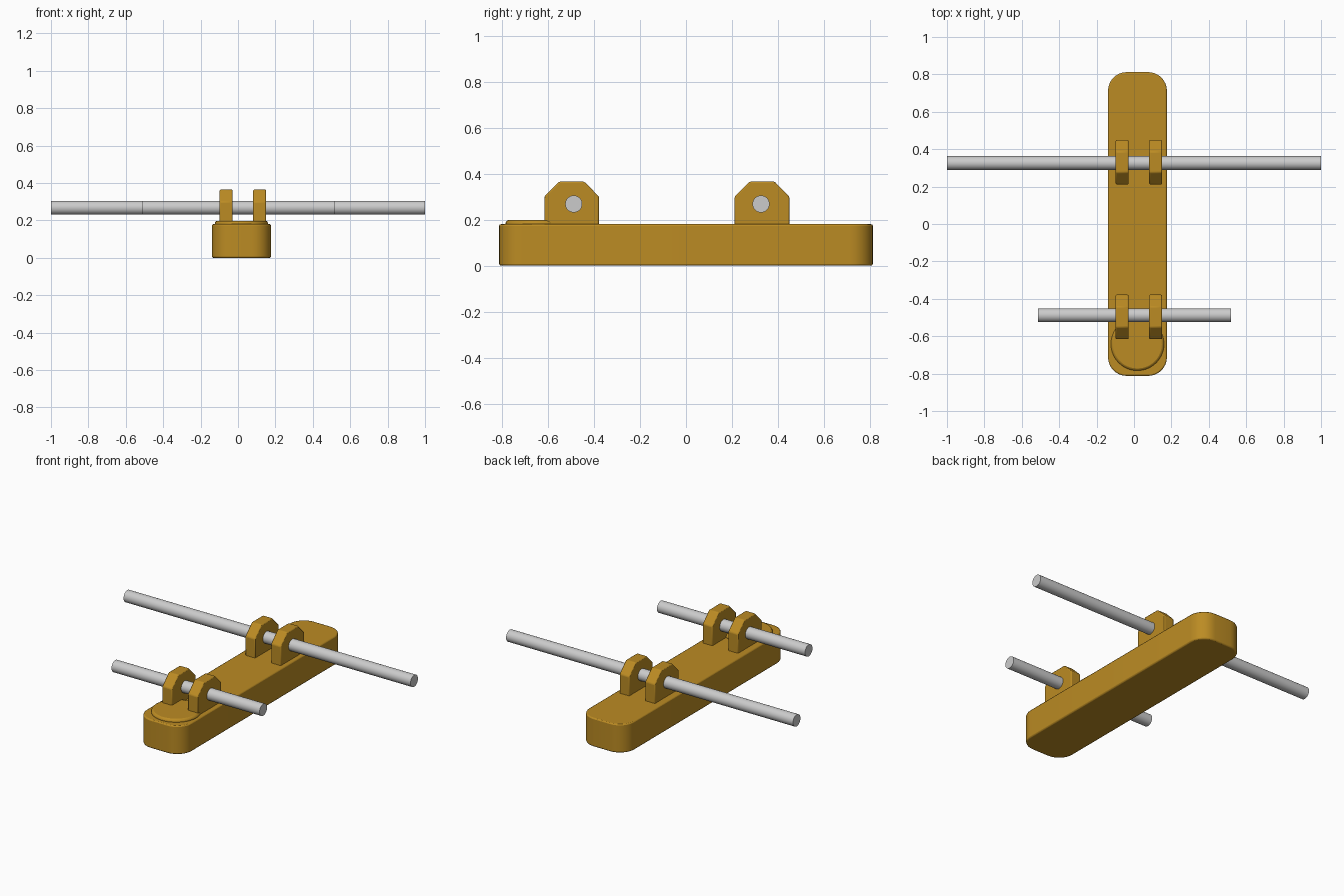
import bpy, bmesh, math
from mathutils import Matrix

if "Cube" in bpy.data.objects:
    bpy.data.objects.remove(bpy.data.objects["Cube"])

gold = bpy.data.materials.new("gold_brown")
gold.diffuse_color = (0.5, 0.26, 0.017, 1)
gold.use_nodes = True
gold.node_tree.nodes["Principled BSDF"].inputs["Base Color"].default_value = gold.diffuse_color
CX = 0.0185  # centre line of the body


def finish(bm, name, mat=None, bevel=0, segments=2):
    bmesh.ops.recalc_face_normals(bm, faces=bm.faces)
    me = bpy.data.meshes.new(name)
    bm.to_mesh(me)
    bm.free()
    ob = bpy.data.objects.new(name, me)
    bpy.context.collection.objects.link(ob)
    if mat:
        me.materials.append(mat)
    if bevel:
        m = ob.modifiers.new("edge_bevel", 'BEVEL')
        m.width, m.segments = bevel, segments
        m.limit_method, m.angle_limit = 'ANGLE', math.radians(30)
    bpy.ops.object.select_all(action='DESELECT')
    bpy.context.view_layer.objects.active = ob
    ob.select_set(True)
    bpy.ops.object.shade_smooth_by_angle(angle=math.radians(35))
    return ob


def prism(name, points, offset, mat, bevel):
    """Extrude a closed 3D outline along an offset."""
    bm = bmesh.new()
    face = bm.faces.new([bm.verts.new(p) for p in points])
    new = bmesh.ops.extrude_face_region(bm, geom=[face])["geom"]
    bmesh.ops.translate(bm, vec=offset, verts=[v for v in new if isinstance(v, bmesh.types.BMVert)])
    return finish(bm, name, mat, bevel)


def cylinder(name, radius, depth, matrix, mat=None, bevel=0, sides=32):
    bm = bmesh.new()
    bmesh.ops.create_cone(bm, cap_ends=True, segments=sides, radius1=radius,
                          radius2=radius, depth=depth, matrix=matrix)
    return finish(bm, name, mat, bevel)


# Long body with rounded corners
HW, HL, R, N = 0.1575, 0.812, 0.1, 8
outline = []
for i, (sx, sy) in enumerate([(1, 1), (-1, 1), (-1, -1), (1, -1)]):
    for k in range(N + 1):
        a = math.pi / 2 * (i + k / N)
        outline.append((CX + sx * (HW - R) + R * math.cos(a),
                        sy * (HL - R) + R * math.sin(a), 0))
prism("body", outline, (0, 0, 0.18), gold, 0.007)

# Low round pad at the front end
cylinder("front_pad", 0.142, 0.05, Matrix.Translation((CX, -0.642, 0.173)), gold, 0.012, 48)

# Paired brackets with chamfered tops, and the rods they carry
for label, yc, rod_y, x0, x1 in [("front", -0.497, -0.488, -0.514, 0.518),
                                 ("rear", 0.3305, 0.326, -1.0, 1.0)]:
    for side, bx in [("left", -0.098), ("right", 0.081)]:
        half = [(0.119, 0.15), (0.119, 0.3), (0.055, 0.365)]
        pts = [(bx, yc + y, z) for y, z in half] + [(bx, yc - y, z) for y, z in reversed(half)]
        prism(f"{label}_{side}_bracket", pts, (0.069, 0, 0), gold, 0.006)
    cylinder(f"{label}_rod", 0.037, x1 - x0,
             Matrix.Translation(((x0 + x1) / 2, rod_y, 0.268)) @ Matrix.Rotation(math.pi / 2, 4, 'Y'))
